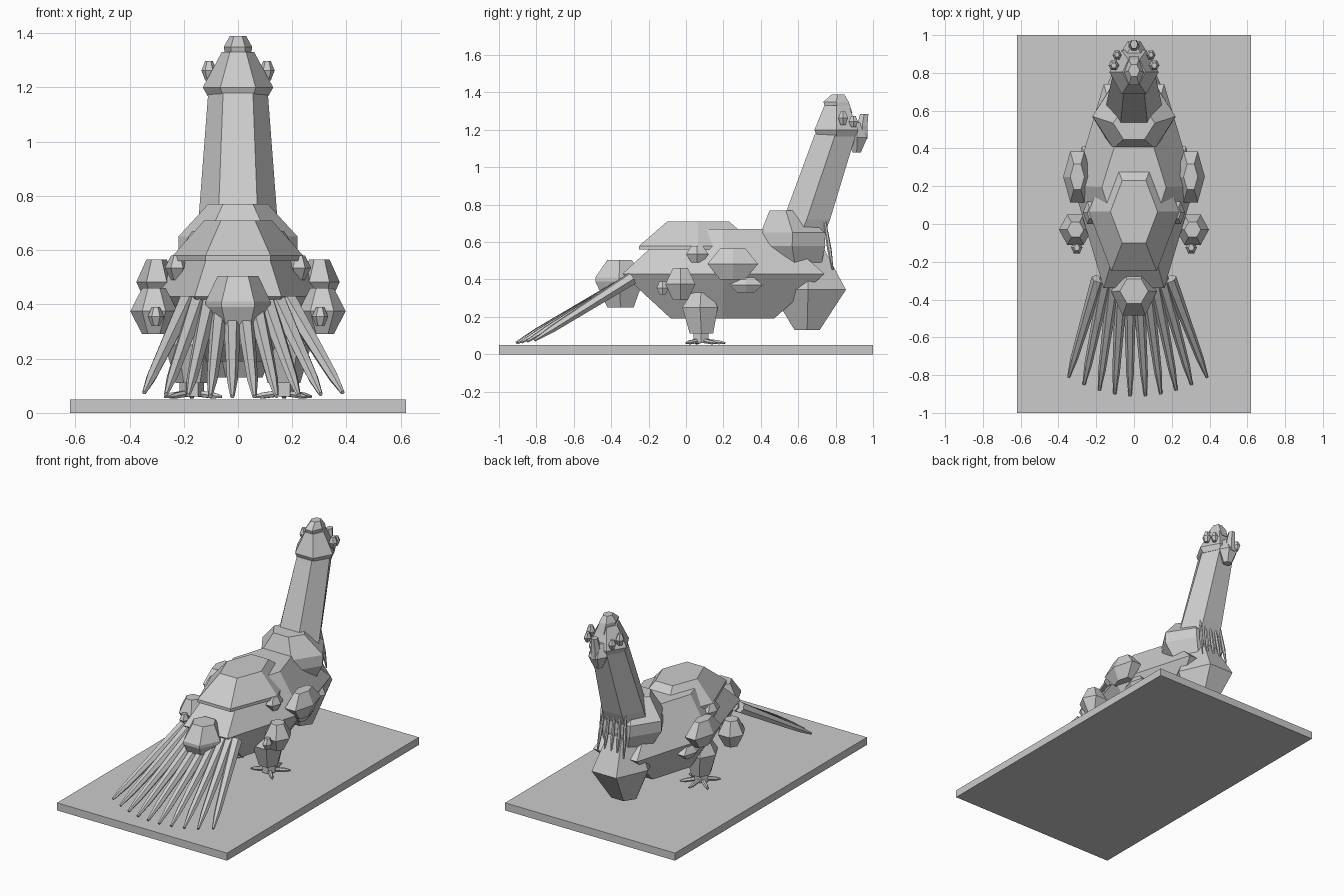
import bpy, bmesh, math
from mathutils import Vector

old = bpy.data.objects.get("Cube")
if old:
    bpy.data.objects.remove(old, do_unlink=True)

grey = bpy.data.materials.new("plain_grey")
grey.use_nodes = True
colour = (0.6, 0.6, 0.6, 1)
grey.diffuse_color = colour
grey.node_tree.nodes["Principled BSDF"].inputs["Base Color"].default_value = colour


def skin(name, rings):
    """Join rings of points into a closed flat-shaded solid."""
    bm = bmesh.new()
    loops = [[bm.verts.new(p) for p in ring] for ring in rings]
    n = len(loops[0])
    for low, high in zip(loops, loops[1:]):
        for i in range(n):
            j = (i + 1) % n
            bm.faces.new((low[i], low[j], high[j], high[i]))
    bm.faces.new(loops[0][::-1])
    bm.faces.new(loops[-1])
    bmesh.ops.recalc_face_normals(bm, faces=bm.faces)
    mesh = bpy.data.meshes.new(name)
    bm.to_mesh(mesh)
    bm.free()
    mesh.materials.append(grey)
    obj = bpy.data.objects.new(name, mesh)
    bpy.context.scene.collection.objects.link(obj)
    return obj


def stack(name, x, sections):
    """Six-sided solid from sections (z, back y, front y, half width)."""
    rings = []
    for z, back, front, rx in sections:
        mid, ry = (back + front) / 2, (front - back) / 2 / math.sin(math.pi / 3)
        rings.append([(x + rx * math.cos(a), mid + ry * math.sin(a), z)
                      for a in (i * math.pi / 3 for i in range(6))])
    return skin(name, rings)


def gem(name, centre, rx, ry, rz, cap=0.5):
    """Six-sided bead with flat top and bottom."""
    x, y, z = centre
    return stack(name, x, [(z + k * rz, y - s * ry, y + s * ry, s * rx)
                           for k, s in ((-1, cap), (0, 1), (1, cap))])


def spike(name, start, end, stops, sides=6):
    """Tapered rod through stops (fraction along, radius)."""
    a, b = Vector(start), Vector(end)
    turn = (b - a).to_track_quat('Z', 'Y')
    rings = []
    for t, r in stops:
        rings.append([a.lerp(b, t) + turn @ Vector((r * math.cos(q), r * math.sin(q), 0))
                      for q in (2 * math.pi * i / sides for i in range(sides))])
    return skin(name, rings)


# Ground slab
skin("base_slab", [[(x, y, z) for x, y in ((-.62, -1), (.62, -1), (.62, 1), (-.62, 1))]
                   for z in (0, .05)])

# Torso, back shell, rump and chest
stack("body", 0, [(.19, -.08, .47, .17), (.43, -.34, .74, .32), (.67, -.08, .47, .17)])
stack("back_shell", 0, [(.56, -.25, .38, .24), (.58, -.25, .38, .24), (.71, -.10, .23, .125)])
stack("rump", 0, [(.25, -.42, -.28, .06), (.39, -.485, -.23, .12), (.41, -.485, -.23, .12),
                  (.505, -.42, -.29, .075)])
stack("chest", 0, [(.13, .58, .715, .09), (.345, .45, .855, .18), (.56, .57, .74, .1)])

# Collar, neck and head
stack("collar", 0, [(.46, .45, .72, .15), (.58, .39, .745, .22), (.65, .40, .74, .22),
                    (.77, .447, .62, .11)])
stack("neck", 0, [(.62, .48, .73, .15), (.72, .52, .77, .145), (1.18, .69, .91, .11)])
stack("head", 0, [(1.165, .70, .91, .11), (1.2, .687, .92, .13), (1.33, .74, .87, .06)])
stack("crown", 0, [(1.29, .75, .89, .045), (1.35, .735, .87, .052), (1.39, .78, .845, .03)])
stack("beak", 0, [(1.08, .89, .935, .03), (1.16, .86, .97, .065), (1.24, .87, .93, .04)])
stack("beak_ridge", 0, [(1.15, .92, .97, .03), (1.22, .915, .97, .03), (1.285, .93, .975, .02)])

# Throat feathers
for i in range(5):
    x = (i - 2) * .04
    spike(f"throat_feather_{i + 1}", (x, .74, .72), (x * 1.2, .785, .45),
          ((0, .008), (.6, .012), (1, .004)))

# Parts repeated on both sides
for s, side in ((1, "left"), (-1, "right")):
    gem(f"{side}_eye", (s * .107, .84, 1.262), .028, .026, .036)
    gem(f"{side}_cheek", (s * .09, .895, 1.245), .024, .024, .03)
    gem(f"{side}_upper_wing", (s * .30, .25, .483), .075, .135, .083)
    gem(f"{side}_lower_wing", (s * .31, -.03, .375), .087, .08, .085)
    gem(f"{side}_wing_tip", (s * .303, -.125, .355), .03, .032, .035)
    gem(f"{side}_shoulder_knob", (s * .225, .06, .535), .045, .06, .045)
    gem(f"{side}_wing_pad", (s * .25, .32, .37), .05, .09, .04)
    # Leg, ankle and toes
    stack(f"{side}_leg", s * .17, [(.11, .02, .145, .06), (.25, -.02, .17, .1), (.33, .03, .13, .06)])
    stack(f"{side}_ankle", s * .17, [(.06, .04, .12, .045), (.115, .04, .12, .045)])
    for i, (dx, dy) in enumerate(((-.1, .08), (0, .13), (.1, .08), (-.11, -.03), (.08, -.08))):
        spike(f"{side}_toe_{i + 1}", (s * .17, .08, .075), (s * .17 + s * dx, .08 + dy, .06),
              ((0, .014), (.75, .012), (1, .005)))

# Fan of tail feathers
count = 10
for i in range(count):
    t = 2 * i / (count - 1) - 1
    spike(f"tail_feather_{i + 1}", (t * .19, -.29, .405),
          (t * .366 + .02, -.91 + .1 * t * t, .06 + .015 * t * t),
          ((0, .036), (.82, .02), (1, .008)))
